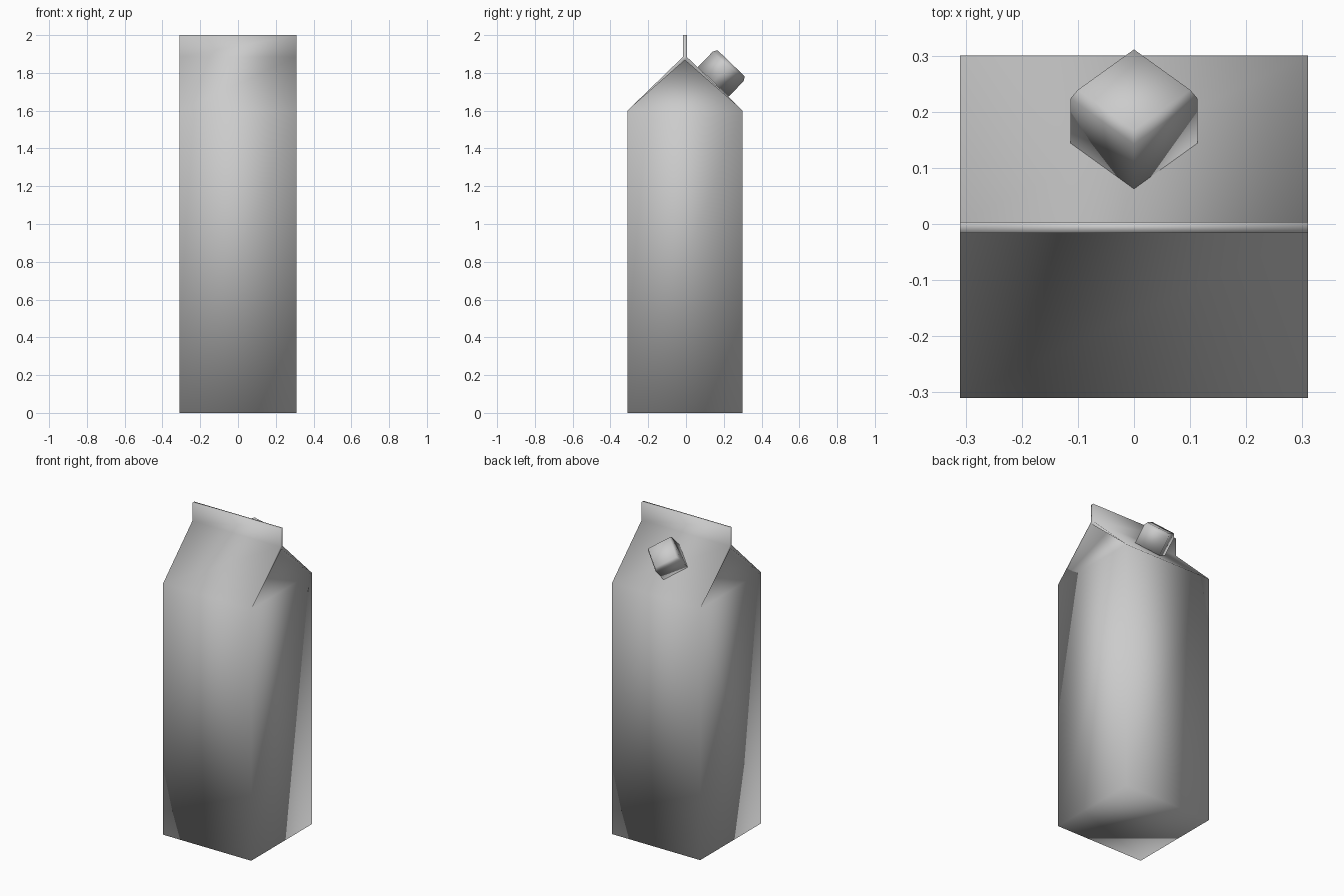
import bpy, bmesh, math
from mathutils import Matrix, Vector

cube = bpy.data.objects.get("Cube")
if cube:
    bpy.data.objects.remove(cube, do_unlink=True)

GREY = (0.6, 0.6, 0.6, 1.0)
HALF_X, FRONT, BACK, MID = 0.31, -0.31, 0.30, -0.006
SHOULDER, RIDGE, TOP = 1.6, 1.885, 2.0
FIN, FOLD, SHEET = 0.01, 0.12, 0.018

grey = bpy.data.materials.new("carton grey")
grey.use_nodes = True
grey.diffuse_color = GREY
grey.node_tree.nodes["Principled BSDF"].inputs["Base Color"].default_value = GREY


def finish(bm, name):
    """Turn a bmesh into a fully smooth shaded object."""
    bmesh.ops.recalc_face_normals(bm, faces=bm.faces)
    for face in bm.faces:
        face.smooth = True
    mesh = bpy.data.meshes.new(name)
    bm.to_mesh(mesh)
    bm.free()
    mesh.materials.append(grey)
    obj = bpy.data.objects.new(name, mesh)
    bpy.context.collection.objects.link(obj)
    return obj


# Carton: body, gable roof, top fin and folded-in gable ends
bm = bmesh.new()
outline = [(FRONT, 0), (FRONT, SHOULDER), (MID - FIN, RIDGE), (MID - FIN, TOP),
           (MID + FIN, TOP), (MID + FIN, RIDGE), (BACK, SHOULDER), (BACK, 0)]
ends = []
for side in (-1, 1):
    x = side * HALF_X
    ring = [bm.verts.new((x, y, z)) for y, z in outline]
    ends.append(ring)
    f0, f1, fr, ft, bt, br, b1, b0 = ring
    rim = bm.verts.new((x, MID, RIDGE - SHEET))
    fold = bm.verts.new((x - side * FOLD, MID, RIDGE - SHEET))
    for face in ((f0, f1, b1, b0), (fr, ft, bt, br), (fr, br, rim),
                 (f1, fr, rim), (b1, rim, br),
                 (f1, rim, fold), (b1, fold, rim), (f1, fold, b1)):
        bm.faces.new(face)
left, right = ends
for i in range(len(outline)):
    j = (i + 1) % len(outline)
    bm.faces.new((left[i], left[j], right[j], right[i]))
finish(bm, "carton")

# Four-sided screw cap with a chamfered rim, square to the back slope
bm = bmesh.new()
rings = []
for radius, height in ((0.113, 0), (0.113, 0.115), (0.1, 0.137)):
    rings.append([bm.verts.new((radius * math.cos(k * math.pi / 2),
                                radius * math.sin(k * math.pi / 2), height))
                  for k in range(4)])
for low, high in zip(rings, rings[1:]):
    for k in range(4):
        n = (k + 1) % 4
        bm.faces.new((low[k], low[n], high[n], high[k]))
bm.faces.new(rings[0])
bm.faces.new(rings[-1])
cap = finish(bm, "cap")
slope = math.atan2(RIDGE - SHOULDER, BACK - MID - FIN)
cap.matrix_world = Matrix.Translation(Vector((0, 0.144, 1.752))) @ Matrix.Rotation(-slope, 4, 'X')
